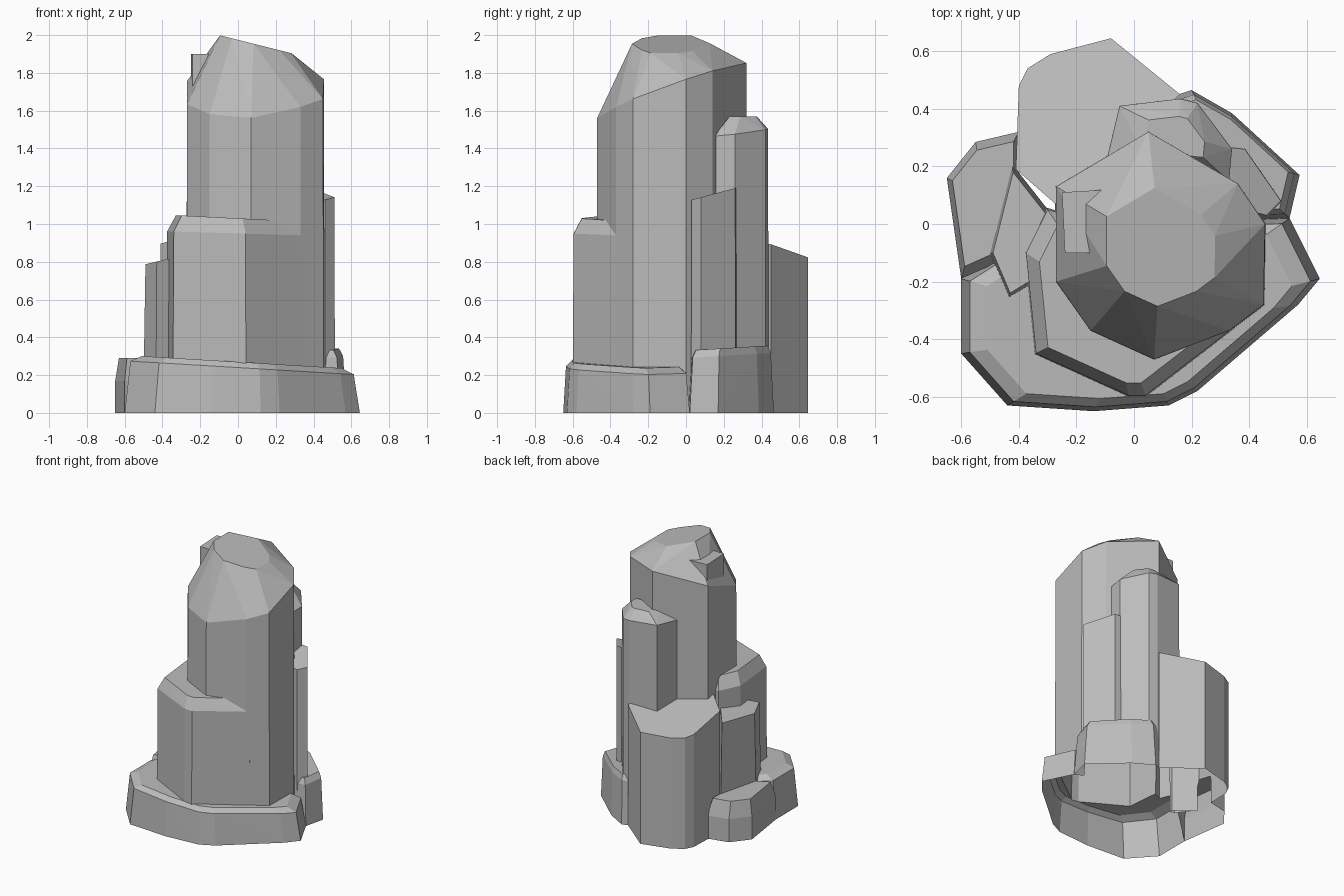
import bpy
import bmesh
from mathutils import Vector

old = bpy.data.objects.get("Cube")
if old:
    bpy.data.objects.remove(old, do_unlink=True)

stone = bpy.data.materials.new("grey_stone")
stone.use_nodes = True
grey = (0.5, 0.5, 0.5, 1)
stone.diffuse_color = grey
stone.node_tree.nodes["Principled BSDF"].inputs["Base Color"].default_value = grey


def scaled(outline, factor):
    """Outline scaled about its own middle."""
    points = [Vector(p) for p in outline]
    middle = sum(points, Vector((0, 0))) / len(points)
    return [middle + (p - middle) * factor for p in points]


def on_plane(outline, plane):
    """Lift an outline on to a plane given as height, x slope and y slope."""
    height, slope_x, slope_y = plane
    return [(x, y, height + slope_x * x + slope_y * y) for x, y in outline]


def rock(name, outline, shoulder, inset=1.0, crown=None, flare=1.0, crown_inset=0.85):
    """Faceted block: a footprint rising to a sloped shoulder and an inset crown."""
    foot = scaled(outline, flare)
    points = on_plane(scaled(outline, inset), shoulder)
    points += on_plane(foot, (0, 0, 0)) + on_plane(foot, (-0.1, 0, 0))
    if crown:
        points += on_plane(scaled(outline, crown_inset), crown)
    bm = bmesh.new()
    for point in points:
        bm.verts.new(point)
    hull = bmesh.ops.convex_hull(bm, input=bm.verts)
    loose = {item for item in hull["geom_interior"] + hull["geom_unused"]
             if isinstance(item, bmesh.types.BMVert)}
    bmesh.ops.delete(bm, geom=list(loose), context="VERTS")
    bmesh.ops.recalc_face_normals(bm, faces=bm.faces)
    mesh = bpy.data.meshes.new(name)
    bm.to_mesh(mesh)
    bm.free()
    mesh.materials.append(stone)
    obj = bpy.data.objects.new(name, mesh)
    bpy.context.collection.objects.link(obj)
    return obj


def fuse(body, part):
    """Merge a block into the body so that both share one outer shell."""
    union = body.modifiers.new("fuse_" + part.name, "BOOLEAN")
    union.operation = "UNION"
    union.solver = "EXACT"
    union.object = part
    bpy.context.view_layer.objects.active = body
    bpy.ops.object.modifier_apply(modifier=union.name)
    bpy.data.objects.remove(part, do_unlink=True)


def open_underside(body):
    """Trim at ground level and leave the bottom open."""
    bm = bmesh.new()
    bm.from_mesh(body.data)
    bmesh.ops.bisect_plane(bm, geom=bm.verts[:] + bm.edges[:] + bm.faces[:],
                           plane_co=(0, 0, 0), plane_no=(0, 0, 1), clear_inner=True)
    for face in bm.faces:
        face.smooth = False
        face.material_index = 0
    bm.to_mesh(body.data)
    bm.free()


# Tall central column with a rounded, tilted summit
spire = rock("rock_spire",
             [(-.27, .13), (-.27, -.2), (-.15, -.37), (.07, -.47), (.33, -.37),
              (.45, -.28), (.455, 0), (.36, .14), (.05, .32), (-.08, .24)],
             shoulder=(1.73, .08, .37), crown=(1.975, -.25, 0), crown_inset=.52,
             flare=1.01)

# Small ledge beside the summit
fuse(spire, rock("summit_ledge",
                 [(-.25, .11), (-.24, -.1), (-.08, -.1), (-.08, .12)],
                 shoulder=(1.9, 0, 0)))

# Broad block in front
fuse(spire, rock("front_block",
                 [(-.375, -.1), (-.34, -.45), (-.02, -.595), (.04, -.595),
                  (.345, -.36), (.2, -.1), (-.3, .05)],
                 shoulder=(.95, -.03, 0), crown=(1.03, -.05, 0), flare=1.02))

# Upright slabs at the right and the back
fuse(spire, rock("right_slab",
                 [(.46, .03), (.51, .08), (.385, .26), (.34, .265), (.2, .1)],
                 shoulder=(1.12, 0, .27), flare=1.03))
fuse(spire, rock("back_slab",
                 [(-.05, .41), (.16, .435), (.22, .42), (.34, .26), (.33, .15),
                  (-.1, .2)],
                 shoulder=(1.47, -.06, .1), crown=(1.57, 0, 0), crown_inset=.5,
                 flare=1.01))

# Lower blocks behind and at the left
fuse(spire, rock("back_block",
                 [(-.08, .645), (-.29, .59), (-.37, .54), (-.4, .48), (-.41, .19),
                  (-.25, .05), (.16, .45)],
                 shoulder=(.98, .1, -.23)))
fuse(spire, rock("left_block",
                 [(-.42, .18), (-.49, -.1), (-.43, -.24), (-.2, -.1)],
                 shoulder=(.9, .23, 0), flare=1.12))

# Low skirt of boulders at the foot
fuse(spire, rock("front_skirt",
                 [(-.6, -.19), (-.6, -.45), (-.44, -.63), (-.14, -.65), (.12, -.63),
                  (.22, -.58), (.57, -.28), (.645, -.19), (.54, .02), (-.3, 0)],
                 shoulder=(.24, -.06, 0), inset=.95, crown=(.27, -.06, 0)))
fuse(spire, rock("left_skirt",
                 [(-.65, .16), (-.55, .285), (-.4, .32), (-.4, -.1), (-.6, -.19)],
                 shoulder=(.17, 0, 0), crown=(.29, 0, 0)))
fuse(spire, rock("right_skirt",
                 [(.54, .02), (.575, .17), (.34, .385), (.2, .465), (0, .4), (.2, 0)],
                 shoulder=(.29, 0, .06), inset=.93, crown=(.33, 0, .06)))

open_underside(spire)
